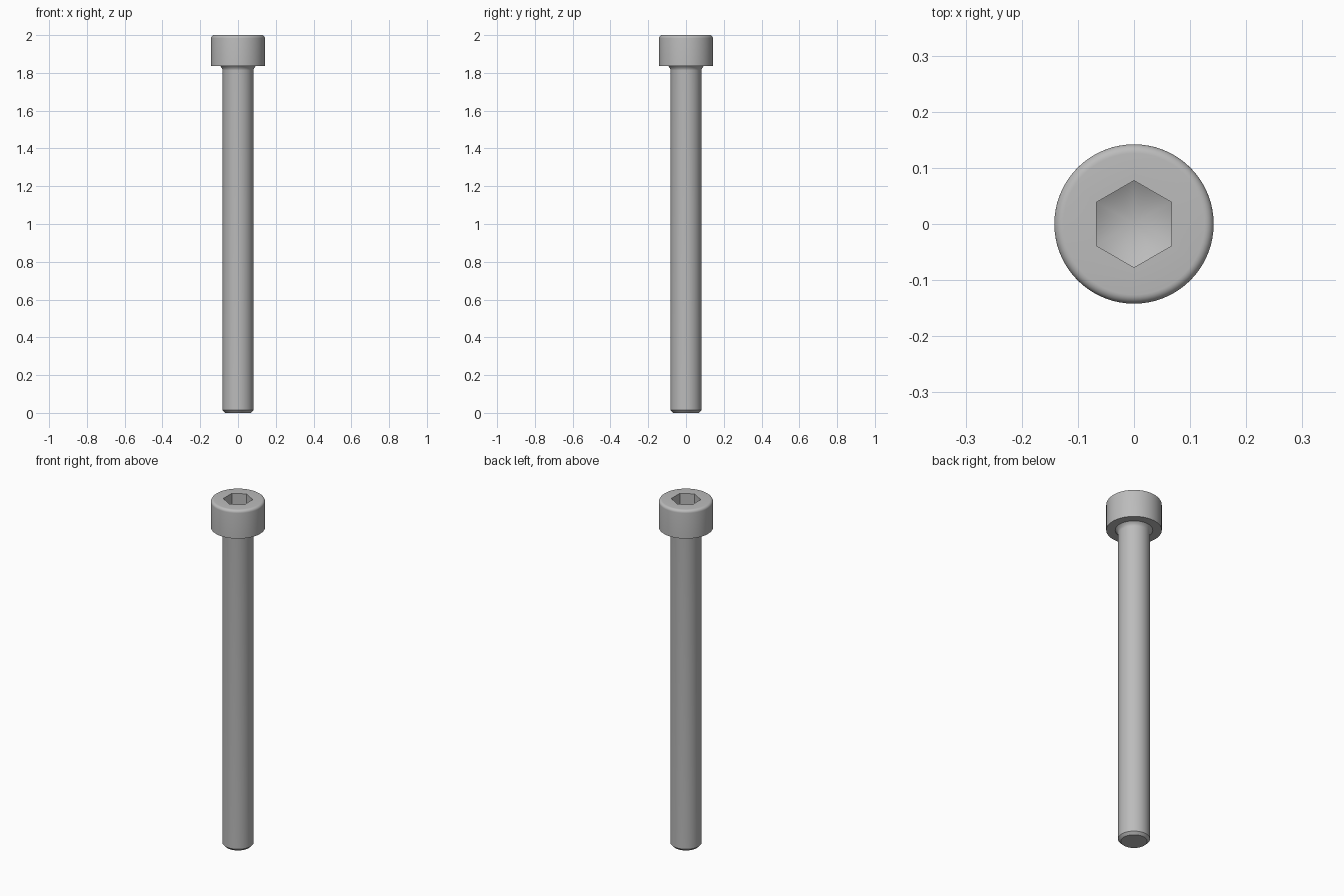
import bpy, bmesh, math

SEGMENTS = 72
HEAD_R, SHANK_R, NECK_R = 0.142, 0.0816, 0.096
TOP, SEAT = 2.0, 1.837
HEX_APOTHEM = 0.067
SOCKET_Z = TOP - 0.082
FILLET = 0.016
CHAMFER = 0.014

cube = bpy.data.objects.get("Cube")
if cube:
    bpy.data.objects.remove(cube, do_unlink=True)

steel = bpy.data.materials.new("grey_steel")
steel.use_nodes = True
colour = (0.5, 0.5, 0.5, 1)
steel.diffuse_color = colour
steel.node_tree.nodes["Principled BSDF"].inputs["Base Color"].default_value = colour


def circle(r, z):
    return lambda a: (r, z)


def hex_radius(a):
    """Distance to the hexagon edge, with corners on the y axis."""
    sector = math.radians(60)
    return HEX_APOTHEM / math.cos((a + sector / 2) % sector - sector / 2)


def hex_rim(a):
    return hex_radius(a), TOP


def hex_floor(a):
    # Curved line where the drill cone meets the flat socket walls
    r = hex_radius(a)
    corner = HEX_APOTHEM / math.cos(math.radians(30))
    return r, SOCKET_Z - (corner - r) / math.tan(math.radians(60))


def loft(name, rings, start_tip=None, end_tip=None):
    """Skin a series of rings, closing either end with a fan to a centre point."""
    bm = bmesh.new()
    angles = [math.tau * i / SEGMENTS for i in range(SEGMENTS)]
    loops = []
    for ring in rings:
        loop = []
        for a in angles:
            r, z = ring(a)
            loop.append(bm.verts.new((r * math.cos(a), r * math.sin(a), z)))
        loops.append(loop)
    for low, high in zip(loops, loops[1:]):
        for i in range(SEGMENTS):
            j = (i + 1) % SEGMENTS
            bm.faces.new((low[i], low[j], high[j], high[i]))
    for z, loop, flip in ((start_tip, loops[0], True), (end_tip, loops[-1], False)):
        if z is not None:
            tip = bm.verts.new((0, 0, z))
            for i in range(SEGMENTS):
                edge = (loop[i], loop[(i + 1) % SEGMENTS])
                bm.faces.new((edge[::-1] if flip else edge) + (tip,))
    mesh = bpy.data.meshes.new(name)
    bm.to_mesh(mesh)
    bm.free()
    mesh.materials.append(steel)
    obj = bpy.data.objects.new(name, mesh)
    bpy.context.collection.objects.link(obj)
    bpy.ops.object.select_all(action="DESELECT")
    bpy.context.view_layer.objects.active = obj
    obj.select_set(True)
    bpy.ops.object.shade_smooth_by_angle(angle=math.radians(28))
    return obj


# Head: flat seat, rounded top edge, hexagonal socket with a conical floor
rounded = [circle(HEAD_R - FILLET * (1 - math.cos(t)), TOP - FILLET * (1 - math.sin(t)))
           for t in (math.radians(15 * k) for k in range(7))]
cone_tip = SOCKET_Z - HEX_APOTHEM / math.cos(math.radians(30)) / math.tan(math.radians(60))
loft("head", [circle(NECK_R, SEAT), circle(HEAD_R, SEAT)] + rounded + [hex_rim, hex_floor],
     end_tip=cone_tip)

# Shank: chamfered end and a flared neck under the head
neck = [circle(SHANK_R + (NECK_R - SHANK_R) * t ** 2, SEAT - 0.024 * (1 - t))
        for t in (k / 6 for k in range(7))]
loft("shank", [circle(SHANK_R - CHAMFER, 0), circle(SHANK_R, CHAMFER)] + neck, start_tip=0)
